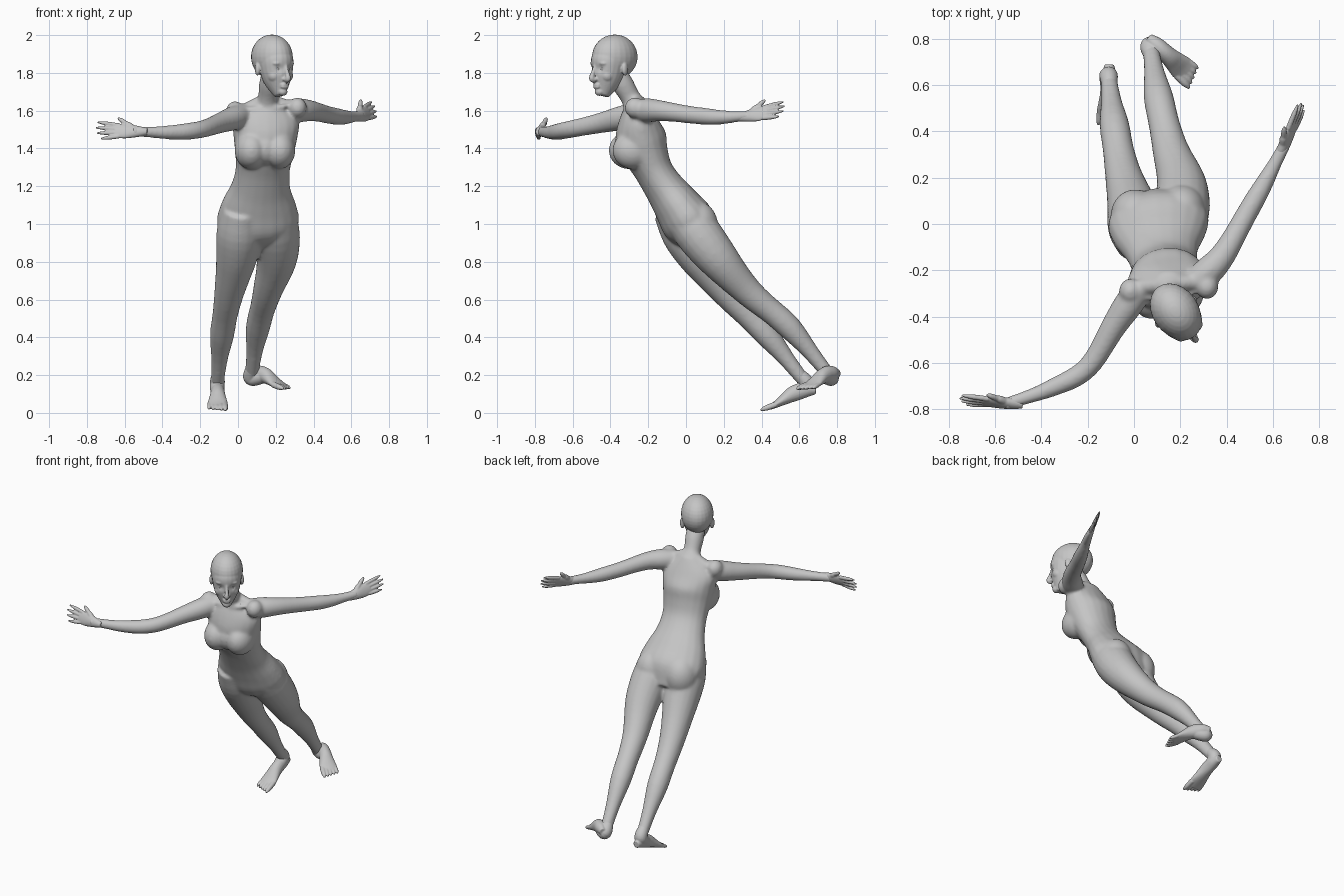
import bpy, bmesh, math
from mathutils import Vector, Matrix

default_cube = bpy.data.objects.get("Cube")
if default_cube:
    bpy.data.objects.remove(default_cube)

clay = bpy.data.materials.new("grey_clay")
clay.use_nodes = True
clay.diffuse_color = (.56, .56, .56, 1)
clay.node_tree.nodes["Principled BSDF"].inputs["Base Color"].default_value = clay.diffuse_color

UP = Vector((0, 0, 1))
RIGHT, LEFT = -1, 1


def sample(values, amount):
    """Smooth curve through evenly spaced numbers or points, amount from start to end."""
    padded = [2 * values[0] - values[1], *values, 2 * values[-1] - values[-2]]
    place = amount * (len(values) - 1)
    index = min(int(place), len(values) - 2)
    t = place - index
    before, start, end, after = padded[index:index + 4]
    bend = 2 * before - 5 * start + 4 * end - after
    twist = 3 * start - before - 3 * end + after
    return start + (end - before) * (t / 2) + bend * (t * t / 2) + twist * (t ** 3 / 2)


def loft(mesh, path, widths, depths, side, steps=24, sides=20):
    """Closed oval tube along a path, with its width measured towards side."""
    path = [Vector(point) for point in path]
    centres = [sample(path, step / steps) for step in range(steps + 1)]
    rings = []
    for step, centre in enumerate(centres):
        along = (centres[min(step + 1, steps)] - centres[max(step - 1, 0)]).normalized()
        across = Vector(side)
        across = (across - along * across.dot(along)).normalized()
        normal = along.cross(across)
        width = sample(widths, step / steps)
        depth = sample(depths, step / steps)
        angles = [math.tau * corner / sides for corner in range(sides)]
        rings.append([mesh.verts.new(centre + across * width * math.cos(angle)
                                     + normal * depth * math.sin(angle)) for angle in angles])
    for lower, upper in zip(rings, rings[1:]):
        for corner in range(sides):
            following = (corner + 1) % sides
            mesh.faces.new((lower[corner], lower[following], upper[following], upper[corner]))
    mesh.faces.new(reversed(rings[0]))
    mesh.faces.new(rings[-1])


def digit(mesh, start, end, radius, side):
    """Finger, toe or bone with a rounded tip."""
    radii = [radius * share for share in (1, 1, .9, .4)]
    loft(mesh, [start, end], radii, radii, side, steps=9, sides=12)


def blob(mesh, centre, radii, turn=0):
    """Ellipsoid turned about the vertical."""
    matrix = (Matrix.Translation(centre) @ Matrix.Rotation(turn, 4, "Z")
              @ Matrix.Diagonal((*radii, 1)))
    bmesh.ops.create_uvsphere(mesh, u_segments=24, v_segments=16, radius=1, matrix=matrix)


def finish(mesh, name, voxel, rounds):
    """Fuse the overlapping volumes into one soft skin."""
    bmesh.ops.recalc_face_normals(mesh, faces=mesh.faces)
    data = bpy.data.meshes.new(name)
    mesh.to_mesh(data)
    mesh.free()
    part = bpy.data.objects.new(name, data)
    bpy.context.collection.objects.link(part)
    fuse = part.modifiers.new("fuse", "REMESH")
    fuse.mode = "VOXEL"
    fuse.voxel_size = voxel
    soften = part.modifiers.new("soften", "SMOOTH")
    soften.iterations = rounds
    bpy.context.view_layer.update()
    evaluated = part.evaluated_get(bpy.context.evaluated_depsgraph_get())
    part.data = bpy.data.meshes.new_from_object(evaluated)
    part.modifiers.clear()
    part.data.materials.clear()
    part.data.materials.append(clay)
    part.data.shade_smooth()
    return part


# Torso from pelvis to neck base
body = bmesh.new()
loft(body, [(.1, .09, .9), (.11, -.05, 1.1), (.13, -.17, 1.28), (.145, -.24, 1.46), (.15, -.26, 1.66)],
     [.13, .215, .2, .16, .145, .155, .17, .17, .06],
     [.08, .14, .125, .107, .102, .12, .135, .1, .05], (1, .1, 0), steps=32)

# Bust, breastbone and buttocks
blob(body, (.145, -.3, 1.4), (.07, .085, .09))
for sign in (RIGHT, LEFT):
    blob(body, (.143 + sign * .075, -.29 + sign * .01, 1.39), (.086, .11, .1), .1)
    blob(body, (.105 + sign * .1, .05 + sign * .01, .99), (.105, .11, .13))

# Neck
neck = [.07, .058, .053, .058, .055]
loft(body, [(.15, -.25, 1.58), (.16, -.3, 1.68), (.18, -.37, 1.8)], neck, neck, (1, 0, 0))

# Arms with shoulder caps, shoulder slopes and collar bones
arm_radii = [.06, .064, .056, .049, .046, .044, .038, .03, .027]
right_arm = [(.03, -.27, 1.58), (-.08, -.43, 1.54), (-.2, -.62, 1.5), (-.36, -.71, 1.485), (-.56, -.78, 1.49)]
left_arm = [(.27, -.25, 1.6), (.38, -.14, 1.6), (.49, .05, 1.575), (.57, .19, 1.565), (.65, .34, 1.573)]
neck_base = Vector((.15, -.26, 1.66))
slope = [.035, .035, .035]
for sign, arm in ((RIGHT, right_arm), (LEFT, left_arm)):
    loft(body, arm, arm_radii, arm_radii, UP)
    shoulder = Vector(arm[0])
    blob(body, shoulder + Vector((sign * .045, -.02, .015)), (.05, .055, .055))
    loft(body, [neck_base, shoulder + UP * .02], slope, slope, (0, 1, 0))
    digit(body, (.15 + sign * .02, -.32, 1.605), shoulder + Vector((0, -.045, .03)), .015, UP)

# Legs, rooted high inside the pelvis
leg_radii = [.1, .122, .112, .093, .077, .067, .064, .044, .034]
right_leg = [(.02, -.08, 1.08), (-.005, .06, .84), (-.05, .23, .62), (-.085, .43, .41), (-.11, .64, .15)]
left_leg = [(.19, -.05, 1.1), (.208, .15, .84), (.155, .33, .64), (.105, .55, .45), (.07, .77, .185)]
for leg in (right_leg, left_leg):
    loft(body, leg, leg_radii, leg_radii, (1, 0, 0))
finish(body, "body", .008, 16)

# Head frame, turned towards the left
turn = math.radians(-55)
forward = Vector((math.cos(turn), math.sin(turn), 0))
sideways = UP.cross(forward)


def on_head(ahead, aside, above):
    return Vector((.185, -.385, 1.85)) + forward * ahead + sideways * aside + UP * above


# Skull and tapering face
head = bmesh.new()
blob(head, on_head(-.01, 0, .035), (.13, .1, .118), turn)
loft(head, [on_head(.02, 0, .1), on_head(.025, 0, .03), on_head(.033, 0, -.04),
            on_head(.045, 0, -.1), on_head(.067, 0, -.17)],
     [.05, .088, .085, .067, .027], [.06, .098, .092, .075, .033], sideways)

# Nose, lips and chin
nose = [.009, .01, .015, .01]
loft(head, [on_head(.115, 0, 0), on_head(.128, 0, -.04), on_head(.14, 0, -.08), on_head(.12, 0, -.095)],
     nose, nose, sideways, steps=12)
for height in (-.113, -.125):
    blob(head, on_head(.109, 0, height), (.014, .025, .009), turn)
blob(head, on_head(.09, 0, -.15), (.025, .026, .022), turn)

# Brows, cheekbones, nostrils and ears
for sign in (RIGHT, LEFT):
    blob(head, on_head(.092, sign * .036, 0), (.026, .032, .014), turn)
    blob(head, on_head(.066, sign * .045, -.065), (.036, .03, .034), turn)
    blob(head, on_head(.122, sign * .012, -.084), (.012, .009, .009), turn)
    blob(head, on_head(-.012, sign * .092, -.03), (.022, .013, .036), turn + sign * .4)
skin = finish(head, "head", .005, 5)

# Eye sockets pressed into the skin, then eyes set in them
eyes = bmesh.new()
for sign in (RIGHT, LEFT):
    socket = on_head(.112, sign * .036, -.03)
    for vertex in skin.data.vertices:
        distance = (vertex.co - socket).length / .02
        vertex.co -= forward * .01 * math.exp(-distance ** 2)
    blob(eyes, socket - forward * .023, (.017, .019, .012), turn)
finish(eyes, "eyes", .003, 1)


def build_hand(name, wrist, tip, thumb_side, spread):
    """Palm with four fanned fingers and a raised thumb."""
    mesh = bmesh.new()
    wrist = Vector(wrist)
    reach = (Vector(tip) - wrist).normalized()
    rise = Vector(thumb_side)
    rise = (rise - reach * reach.dot(rise)).normalized()
    loft(mesh, [wrist - reach * .05, wrist + reach * .12],
         [.018, .029, .037, .042, .035], [.018, .023, .022, .017, .012], rise)
    for finger in range(4):
        offset = rise * (.032 - .021 * finger)
        knuckle = wrist + reach * .1 + offset
        length = .125 - .008 * (finger - 1) ** 2
        digit(mesh, knuckle, knuckle + reach * length + offset * spread, .0115, rise)
    digit(mesh, wrist + reach * .03 + rise * .02, wrist + reach * .07 + rise * .05, .017, reach)
    digit(mesh, wrist + reach * .065 + rise * .045, wrist + reach * .11 + rise * .075, .0125, reach)
    finish(mesh, name, .004, 3)


def build_foot(name, leg, heel, tip, inner):
    """Arched wedge on a flat sole, with an ankle and five toes shrinking outwards."""
    mesh = bmesh.new()
    heel, length = Vector(heel), Vector(tip) - Vector(heel)
    inward = Vector(inner)
    inward = (inward - length * inward.dot(length) / length.length_squared).normalized()
    rise = length.cross(inward).normalized()
    rise *= math.copysign(1, rise.z)
    depths = [.022, .037, .043, .04, .03, .02, .013]
    path = [heel + length * .14 * step + rise * depth for step, depth in enumerate(depths)]
    loft(mesh, path, [.02, .034, .037, .04, .047, .054, .047], depths, inward)
    ankle = Vector(leg[-1])
    stub = [.03, .039, .039, .034]
    loft(mesh, [ankle.lerp(Vector(leg[-2]), .25), ankle, heel + length * .4 + rise * .04],
         stub, stub, inward)
    for toe in range(5):
        offset = inward * (.038 - .02 * toe)
        radius = .016 - .001 * toe
        digit(mesh, heel + length * .72 + offset + rise * .018,
              heel + length * (1 - .025 * toe) + offset * 1.1 + rise * radius, radius, inward)
    finish(mesh, name, .004, 3)


build_hand("right_hand", (-.53, -.775, 1.49), (-.74, -.76, 1.495), (0, .4, .9), .5)
build_hand("left_hand", (.64, .32, 1.57), (.737, .54, 1.615), (-.4, .1, .9), .3)
build_foot("right_foot", right_leg, (-.107, .695, .1), (-.108, .4, 0), (1, 0, 0))
build_foot("left_foot", left_leg, (.058, .808, .185), (.265, .62, .112), (-.65, -.75, 0))
